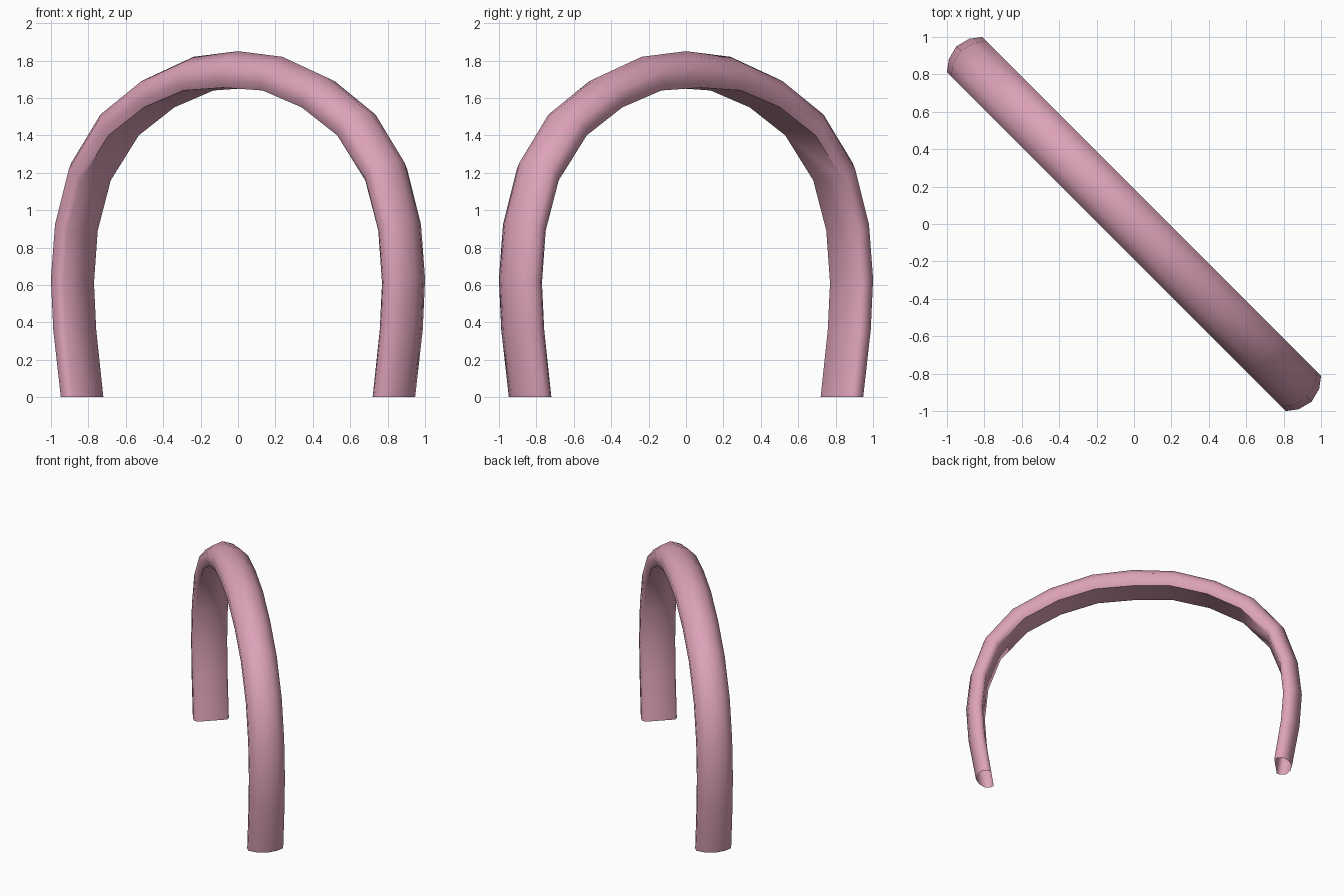
import bpy, bmesh, math

if "Cube" in bpy.data.objects:
    bpy.data.objects.remove(bpy.data.objects["Cube"])

# Half of the arch in its own plane: outer crest (u, z) and inner face (u, z), top to foot
OUTER = [(0, 1.85), (.335, 1.82), (.67, 1.71), (.98, 1.53), (1.2, 1.27),
         (1.31, .95), (1.3435, .65), (1.325, .36), (1.265, 0)]
INNER = [(0, 1.655), (.30, 1.64), (.596, 1.55), (.865, 1.40), (1.077, 1.16),
         (1.176, .89), (1.204, .61), (1.187, .36), (1.133, 0)]

# Cross-section: sideways offset and depth fraction from crest to inner face
HALF = [(.078, .15), (.134, .45), (.134, .8), (.115, 1)]
SECTION = [(0, 0)] + HALF + [(-v, f) for v, f in reversed(HALF)]

# Mirror the half path to get the full arch
pairs = list(zip(OUTER, INNER))
path = [((-o[0], o[1]), (-i[0], i[1])) for o, i in reversed(pairs[1:])] + pairs

# Sweep the section along the diagonal arch, feet left open
bm = bmesh.new()
S = math.sqrt(0.5)
rings = []
for o, i in path:
    ring = []
    for v, f in SECTION:
        u = o[0] + (i[0] - o[0]) * f
        z = o[1] + (i[1] - o[1]) * f
        ring.append(bm.verts.new(((u + v) * S, (v - u) * S, z)))
    rings.append(ring)
n = len(SECTION)
for a, b in zip(rings, rings[1:]):
    for k in range(n):
        bm.faces.new((a[k], b[k], b[(k + 1) % n], a[(k + 1) % n]))
bmesh.ops.recalc_face_normals(bm, faces=bm.faces)
# Outward check: the topmost crest faces must point up
top = max(bm.faces, key=lambda f: f.calc_center_median().z)
if top.normal.z < 0:
    bmesh.ops.reverse_faces(bm, faces=bm.faces)

mesh = bpy.data.meshes.new("arched_handle")
bm.to_mesh(mesh)
bm.free()
arch = bpy.data.objects.new("arched_handle", mesh)
bpy.context.collection.objects.link(arch)

# Pink finish and smooth shading
mat = bpy.data.materials.new("pink")
mat.diffuse_color = (.72, .36, .48, 1)
mat.use_nodes = True
mat.node_tree.nodes["Principled BSDF"].inputs["Base Color"].default_value = mat.diffuse_color
mesh.materials.append(mat)
bpy.context.view_layer.objects.active = arch
arch.select_set(True)
bpy.ops.object.shade_smooth_by_angle(angle=math.radians(60))
